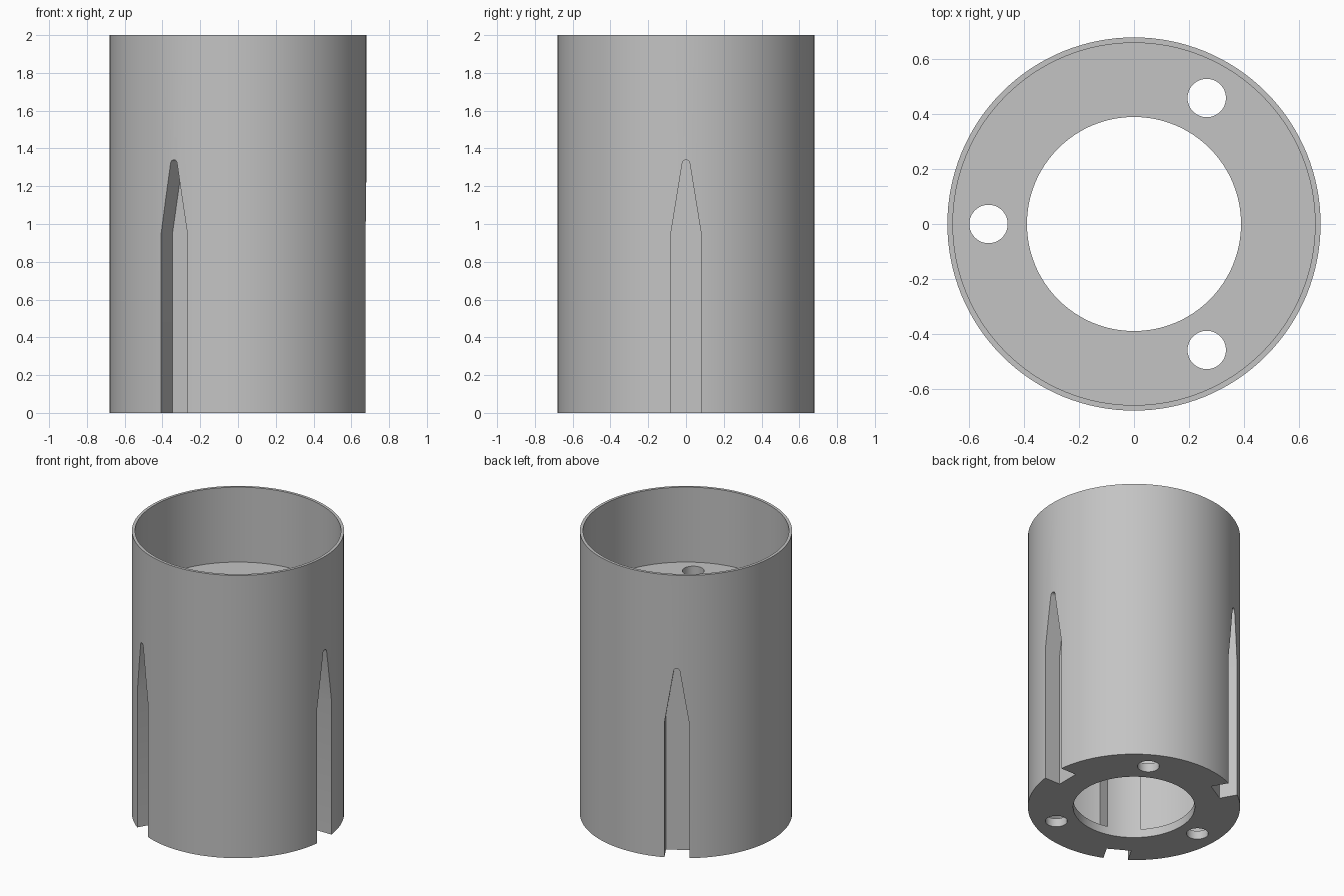
import bpy, bmesh, math
from mathutils import Matrix

if "Cube" in bpy.data.objects:
    bpy.data.objects.remove(bpy.data.objects["Cube"], do_unlink=True)

R_OUT, R_IN, R_BORE = 0.68, 0.66, 0.39
HEIGHT, FLOOR_TOP, PLATE = 2.0, 1.47, 0.06
NOTCH_ANGLES = [0, 120, 240]
HOLE_ANGLES = [60, 180, 300]

grey = bpy.data.materials.new("plain grey")
grey.use_nodes = True
COLOUR = (0.55, 0.55, 0.55, 1)
grey.diffuse_color = COLOUR
grey.node_tree.nodes["Principled BSDF"].inputs["Base Color"].default_value = COLOUR


def prism(name, outline, depth, matrix):
    """Extrude a flat outline along its local z and place it."""
    bm = bmesh.new()
    face = bm.faces.new([bm.verts.new((x, y, 0)) for x, y in outline])
    out = bmesh.ops.extrude_face_region(bm, geom=[face])
    top = [v for v in out["geom"] if isinstance(v, bmesh.types.BMVert)]
    bmesh.ops.translate(bm, verts=top, vec=(0, 0, depth))
    bmesh.ops.transform(bm, matrix=matrix, verts=bm.verts)
    bmesh.ops.recalc_face_normals(bm, faces=bm.faces)
    mesh = bpy.data.meshes.new(name)
    bm.to_mesh(mesh)
    bm.free()
    mesh.materials.append(grey)
    obj = bpy.data.objects.new(name, mesh)
    bpy.context.collection.objects.link(obj)
    return obj


def circle(r, n):
    return [(r * math.cos(math.tau * i / n), r * math.sin(math.tau * i / n)) for i in range(n)]


def cylinder(name, r, z0, z1, n=128, x=0, angle=0):
    spin = Matrix.Rotation(math.radians(angle), 4, "Z")
    return prism(name, circle(r, n), z1 - z0, spin @ Matrix.Translation((x, 0, z0)))


def combine(target, tool, operation="DIFFERENCE"):
    mod = target.modifiers.new(tool.name, "BOOLEAN")
    mod.operation, mod.solver, mod.object = operation, "EXACT", tool
    bpy.context.view_layer.objects.active = target
    bpy.ops.object.modifier_apply(modifier=mod.name)
    bpy.data.objects.remove(tool, do_unlink=True)


# Outer body with an open cup above and a hollow chamber below
body = cylinder("cylinder_body", R_OUT, 0, HEIGHT)
combine(body, cylinder("cup_cutter", R_IN, FLOOR_TOP, HEIGHT + 0.2))
combine(body, cylinder("chamber_cutter", R_IN, PLATE, FLOOR_TOP - PLATE))

# Ribs that back each notch inside the chamber
for a in NOTCH_ANGLES:
    half = 0.107
    outline = [(0.3, -half), (0.668, -half), (0.668, half), (0.3, half)]
    spin = Matrix.Rotation(math.radians(a), 4, "Z")
    rib = prism("rib", outline, FLOOR_TOP - PLATE, spin @ Matrix.Translation((0, 0, PLATE / 2)))
    combine(body, rib, "UNION")

# Central bore and the small holes through both plates
combine(body, cylinder("bore_cutter", R_BORE, -0.1, FLOOR_TOP + 0.1))
for a in HOLE_ANGLES:
    combine(body, cylinder("hole_cutter", 0.07, -0.1, FLOOR_TOP + 0.1, 48, 0.53, a))

# Pointed notches, round at the tip, drawn upright and pushed outward
tip = [(0.02 * math.cos(math.pi * i / 8), 1.32 + 0.02 * math.sin(math.pi * i / 8)) for i in range(9)]
notch = [(-0.08, -0.1), (0.08, -0.1), (0.08, 0.95)] + tip + [(-0.08, 0.95)]
upright = Matrix(((0, 0, 1, 0), (1, 0, 0, 0), (0, 1, 0, 0), (0, 0, 0, 1)))
for a in NOTCH_ANGLES:
    spin = Matrix.Rotation(math.radians(a), 4, "Z")
    combine(body, prism("notch_cutter", notch, 0.3, spin @ Matrix.Translation((0.555, 0, 0)) @ upright))

# Smooth round walls, sharp rims
bpy.ops.object.select_all(action="DESELECT")
body.select_set(True)
bpy.context.view_layer.objects.active = body
bpy.ops.object.shade_smooth_by_angle(angle=math.radians(30))
